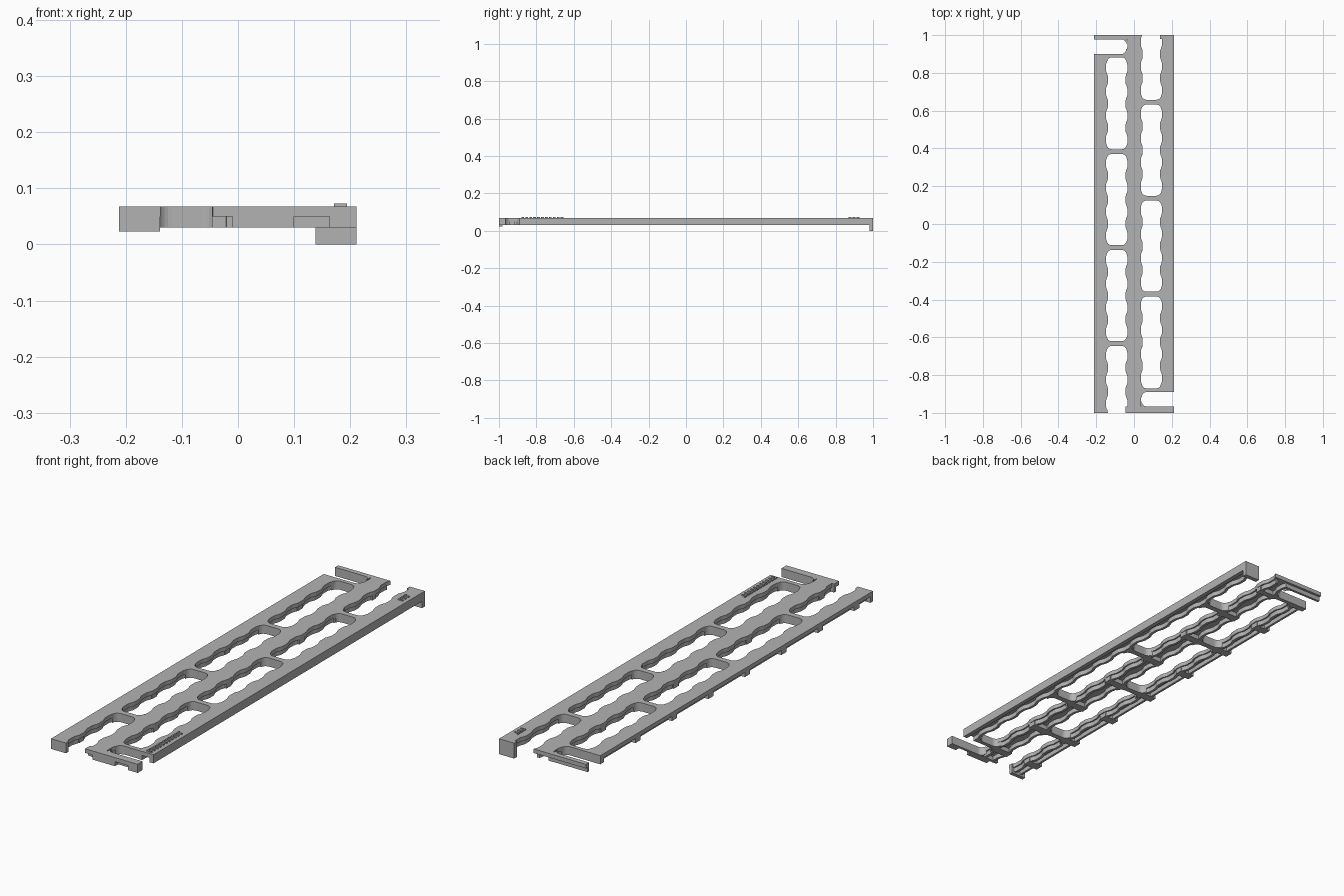
import bpy, bmesh, math

cube = bpy.data.objects.get("Cube")
if cube:
    bpy.data.objects.remove(cube, do_unlink=True)

grey = bpy.data.materials.new("plain grey")
grey.use_nodes = True
grey.diffuse_color = (0.45, 0.45, 0.45, 1)
grey.node_tree.nodes["Principled BSDF"].inputs["Base Color"].default_value = grey.diffuse_color

LOW, MID, TOP = 0.03, 0.05, 0.068      # underside, plate bottom, plate top
LEFT, RIGHT = -0.212, 0.211            # outer edges
PITCH, WAVE = 0.508, 0.127             # bay length, scallop length
LEFT_BARS = [0.891 - PITCH * i for i in range(4)]
RIGHT_BARS = [0.645 - PITCH * i for i in range(4)]


def prism(name, outline, z0, z1):
    bm = bmesh.new()
    face = bm.faces.new([bm.verts.new((x, y, z0)) for x, y in outline])
    up = bmesh.ops.extrude_face_region(bm, geom=[face])
    verts = [v for v in up["geom"] if isinstance(v, bmesh.types.BMVert)]
    bmesh.ops.translate(bm, verts=verts, vec=(0, 0, z1 - z0))
    bmesh.ops.recalc_face_normals(bm, faces=bm.faces)
    mesh = bpy.data.meshes.new(name)
    bm.to_mesh(mesh)
    bm.free()
    mesh.materials.append(grey)
    obj = bpy.data.objects.new(name, mesh)
    bpy.context.collection.objects.link(obj)
    return obj


def box(name, x0, x1, y0, y1, z0, z1):
    return prism(name, [(x0, y0), (x1, y0), (x1, y1), (x0, y1)], z0, z1)


def scallop(x, side, y0, y1, phase):
    """Wavy edge from y0 up to y1; side is the direction of the opening."""
    n = round((y1 - y0) / WAVE * 12)
    pts = []
    for i in range(n + 1):
        y = y0 + (y1 - y0) * i / n
        swing = math.cos(math.tau * (y - phase) / WAVE) * 1.6
        pts.append((x + side * 0.005 * max(-1, min(1, swing)), y))
    return pts


def straight(x, y0, y1):
    return [(x, y0), (x, y1)]


def rail(name, left_edge, right_edge):
    return prism(name, right_edge + left_edge[::-1], MID, TOP)


def wavy_wall(name, x, side, y0, y1, phase, thick=0.012):
    """Rib under a plate that follows its wavy edge."""
    a = scallop(x, side, y0, y1, phase)
    b = [(px - side * thick, py) for px, py in a]
    return prism(name, a + b[::-1], LOW, MID)


def fillet(name, x, y, sx, sy, r=0.026):
    arc = [(r - r * math.sin(t), r - r * math.cos(t))
           for t in [math.pi / 2 * i / 6 for i in range(7)]]
    pts = [(0, 0)] + arc
    return prism(name, [(x + sx * px, y + sy * py) for px, py in pts], LOW, TOP)


def crossbar(name, x0, x1, y, sides=(-1, 1), half=0.0125):
    box(name, x0 - 0.012, x1 + 0.012, y - half, y + half, LOW, TOP)
    for sy in sides:
        fillet(name + "_fillet", x0, y + sy * half, 1, sy)
        fillet(name + "_fillet", x1, y + sy * half, -1, sy)


# Three long rails with scalloped plates
pl, pr = LEFT_BARS[0], RIGHT_BARS[0]
rail("left_rail", straight(LEFT, -1, 0.9), scallop(-0.143, 1, -1, 0.9, pl))
rail("centre_rail", scallop(-0.04, -1, -1, 1, pl), scallop(0.041, 1, -1, 1, pr))
rail("right_rail", scallop(0.143, -1, -0.89, 1, pr), straight(RIGHT, -0.89, 1))

# Ribs under the rails
wavy_wall("left_inner_rib", -0.149, 1, -1, 0.9, pl)
box("left_outer_rib", -0.193, -0.183, -1, 0.9, LOW, MID)
wavy_wall("centre_left_rib", -0.034, -1, -0.98, 0.99, pl)
wavy_wall("centre_right_rib", 0.035, 1, -0.98, 0.99, pr)
wavy_wall("right_inner_rib", 0.149, -1, -0.89, 1, pr)
box("right_outer_rib", 0.192, RIGHT, -0.89, 1, LOW, MID)

# Lugs under the left and centre rails, two per bay
for i in range(8):
    y = pl - PITCH / 2 * i
    y1 = min(y + 0.018, 0.9)
    box("left_lug", LEFT, -0.142, y - 0.018, y1, LOW, MID)
    box("centre_lug", -0.043, 0.044, y - 0.018, y1, LOW, MID)

# Crossbars with rounded corners
for i, y in enumerate(LEFT_BARS):
    crossbar("left_crossbar", -0.144, -0.039, y, (-1,) if i == 0 else (-1, 1),
             0.009 if i == 0 else 0.0125)
for i, y in enumerate(RIGHT_BARS):
    crossbar("right_crossbar", 0.04, 0.144, y, (1,) if i == 3 else (-1, 1),
             0.009 if i == 3 else 0.0125)
box("left_bar_end", LEFT, -0.04, 0.884, 0.9, MID, TOP)
box("right_bar_end", 0.04, RIGHT, -0.89, -0.872, MID, TOP)

# Back end bar beyond the left slot
box("back_end_bar", LEFT, -0.03, 0.978, 1, MID, TOP)
box("back_end_wall", LEFT, -0.03, 0.978, 0.989, LOW, MID)
for y, sy in ((0.9, 1), (0.978, -1)):
    fillet("back_slot_fillet", -0.041, y, -1, sy)

# Front end bar beyond the right slot, with hanging tabs
box("front_end_bar", -0.046, RIGHT, -1, -0.966, MID, TOP)
box("front_end_wall", -0.046, RIGHT, -0.978, -0.966, LOW, MID)
for x0, x1 in ((-0.01, 0.1), (0.163, RIGHT)):
    box("front_tab", x0, x1, -1, -0.978, LOW, MID)
for y, sy in ((-0.966, 1), (-0.89, -1)):
    fillet("front_slot_fillet", 0.041, y, 1, sy)

# End plates
box("front_left_end_plate", LEFT, -0.139, -1, -0.982, 0.023, TOP)
box("back_right_end_plate", 0.138, RIGHT, 0.98, 1, 0, TOP)

# Raised grip marks on the right rail
for start, count in ((-0.88, 11), (0.87, 3)):
    for i in range(count):
        y = start + 0.021 * i
        box("grip_mark", 0.171, 0.194, y, y + 0.006, TOP, 0.073)
        box("grip_mark", 0.171, 0.176, y + 0.006, y + 0.015, TOP, 0.073)
